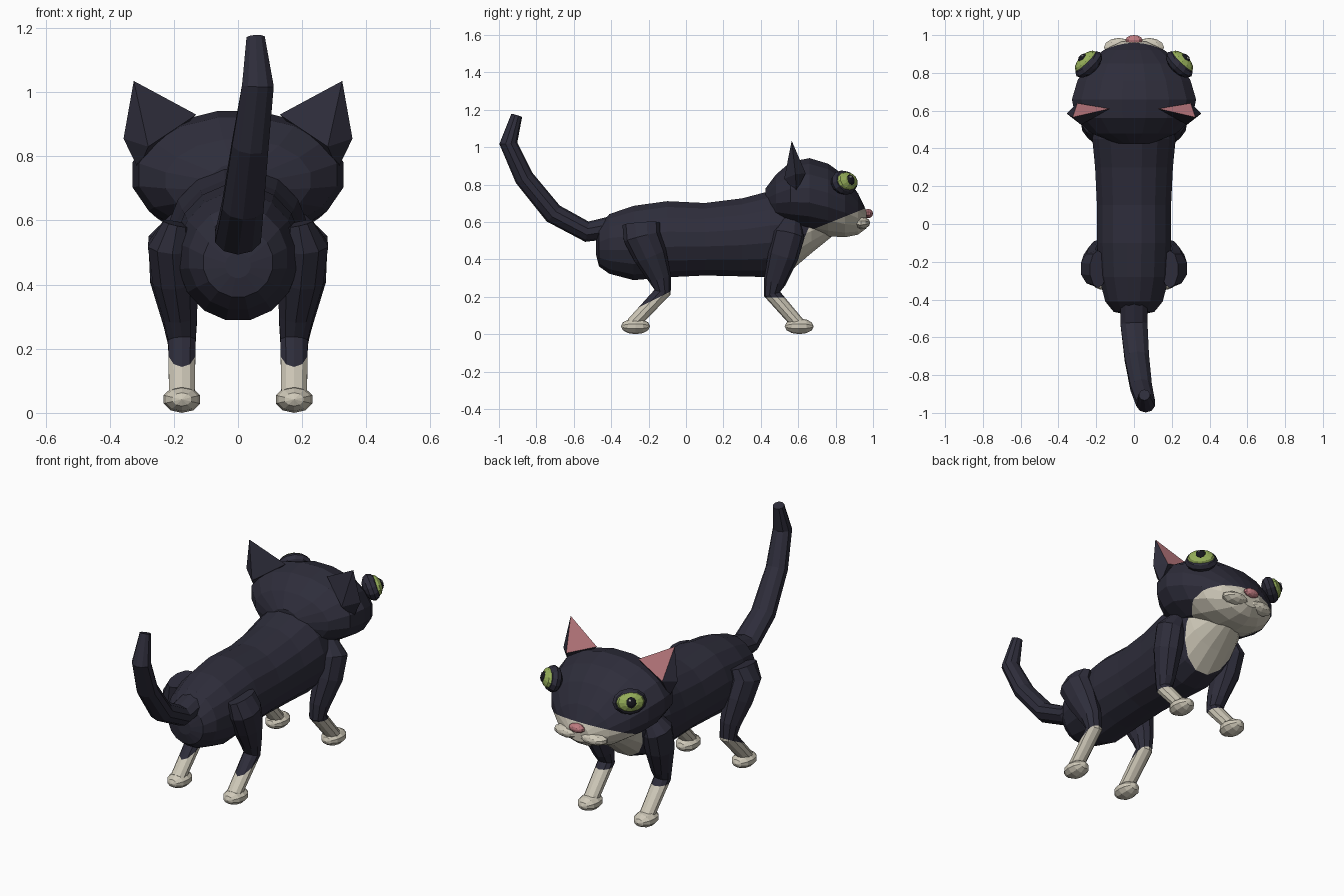
import bpy, bmesh, math
from mathutils import Vector, Matrix

if "Cube" in bpy.data.objects:
    bpy.data.objects.remove(bpy.data.objects["Cube"], do_unlink=True)


def material(name, r, g, b):
    m = bpy.data.materials.new(name)
    m.use_nodes = True
    m.diffuse_color = (r, g, b, 1)
    m.node_tree.nodes["Principled BSDF"].inputs["Base Color"].default_value = (r, g, b, 1)
    return m


DARK = material("dark fur", 0.027, 0.026, 0.043)
WHITE = material("cream fur", 0.62, 0.58, 0.48)
PINK = material("pink skin", 0.52, 0.2, 0.22)
GREEN = material("green iris", 0.3, 0.42, 0.1)
BLACK = material("black pupil", 0.008, 0.008, 0.012)
GLINT = material("eye glint", 0.85, 0.85, 0.85)
X = Vector((1, 0, 0))


def finish(name, bm, *mats):
    bmesh.ops.recalc_face_normals(bm, faces=bm.faces)
    mesh = bpy.data.meshes.new(name)
    bm.to_mesh(mesh)
    bm.free()
    for m in mats:
        mesh.materials.append(m)
    obj = bpy.data.objects.new(name, mesh)
    bpy.context.collection.objects.link(obj)
    return obj


def loft(sections, sides, upright=False):
    """Skin elliptical rings (x, y, z, x radius, other radius) along a path."""
    bm = bmesh.new()
    points = [Vector(s[:3]) for s in sections]
    rings = []
    for i, (p, s) in enumerate(zip(points, sections)):
        ahead = (points[min(i + 1, len(points) - 1)] - p).normalized()
        behind = (p - points[max(i - 1, 0)]).normalized()
        tangent = Vector((0, 1, 0)) if upright else (ahead + behind).normalized()
        across = X - tangent * X.dot(tangent)
        across.normalize()
        up = across.cross(tangent)
        ring = []
        for k in range(sides):
            a = math.tau * (k + 0.5) / sides
            ring.append(bm.verts.new(p + across * s[3] * math.cos(a) + up * s[4] * math.sin(a)))
        rings.append(ring)
    for a, b in zip(rings, rings[1:]):
        for k in range(sides):
            j = (k + 1) % sides
            bm.faces.new((a[k], a[j], b[j], b[k]))
    bm.faces.new(rings[0])
    bm.faces.new(rings[-1])
    return bm


def paint(bm, point, normal):
    """Cut along a plane and give the second material to its positive side."""
    point, normal = Vector(point), Vector(normal)
    bmesh.ops.bisect_plane(bm, geom=bm.verts[:] + bm.edges[:] + bm.faces[:],
                           plane_co=point, plane_no=normal)
    for f in bm.faces:
        if (f.calc_center_median() - point).dot(normal) > 0:
            f.material_index = 1


def ellipsoid(name, centre, radii, mat, turn=Matrix.Identity(3), sides=10):
    bm = bmesh.new()
    bmesh.ops.create_uvsphere(bm, u_segments=sides, v_segments=6, radius=1)
    bm.transform(Matrix.Rotation(math.pi / 2, 4, "X"))
    bm.transform(Matrix.Translation(centre) @ turn.to_4x4() @ Matrix.Diagonal((*radii, 1)))
    return finish(name, bm, mat)


def span(y, low, high, width):
    return (0, y, (low + high) / 2, width, (high - low) / 2)


# Body, with a cream chest
body = loft([span(-0.48, 0.42, 0.5, 0.04), span(-0.465, 0.36, 0.58, 0.11),
             span(-0.41, 0.32, 0.645, 0.155), span(-0.28, 0.285, 0.69, 0.19),
             span(-0.1, 0.3, 0.715, 0.2), span(0.1, 0.31, 0.705, 0.2),
             span(0.3, 0.305, 0.73, 0.21), span(0.45, 0.3, 0.77, 0.225),
             span(0.56, 0.335, 0.76, 0.205), span(0.67, 0.43, 0.73, 0.17),
             span(0.78, 0.52, 0.7, 0.1)], 16, True)
paint(body, (0, 0.56, 0.34), (0, 1, -0.42))
finish("body", body, DARK, WHITE)

# Head, with a cream jaw
head = loft([span(0.425, 0.64, 0.78, 0.09), span(0.48, 0.595, 0.855, 0.23),
             span(0.56, 0.56, 0.925, 0.315), span(0.66, 0.54, 0.945, 0.335),
             span(0.76, 0.52, 0.915, 0.305), span(0.85, 0.515, 0.85, 0.25),
             span(0.92, 0.53, 0.755, 0.165), span(0.965, 0.565, 0.66, 0.07)], 16, True)
paint(head, (0, 0.64, 0.545), (0, 0.4, -1))
finish("head", head, DARK, WHITE)

# Tail
finish("tail", loft([(0, -0.4, 0.57, 0.075, 0.06), (0, -0.53, 0.548, 0.075, 0.055),
                     (0.015, -0.71, 0.645, 0.068, 0.055), (0.038, -0.865, 0.835, 0.06, 0.052),
                     (0.062, -0.95, 1.02, 0.052, 0.048), (0.055, -0.905, 1.17, 0.03, 0.03)], 10), DARK)

# Nose
ellipsoid("nose", (0, 0.973, 0.645), (0.048, 0.027, 0.025), PINK)

for side, s in (("left", 1), ("right", -1)):
    # Legs with cream socks, and paws
    front = loft([(s * 0.17, 0.565, 0.605, 0.04, 0.05), (s * 0.205, 0.55, 0.53, 0.08, 0.085),
                  (s * 0.2, 0.52, 0.42, 0.078, 0.082), (s * 0.18, 0.475, 0.28, 0.055, 0.06),
                  (s * 0.175, 0.46, 0.215, 0.045, 0.045), (s * 0.175, 0.6, 0.055, 0.042, 0.036)], 10)
    paint(front, (0, 0.46, 0.195), (0, 0, -1))
    finish("front_leg_" + side, front, DARK, WHITE)
    back = loft([(s * 0.19, -0.24, 0.59, 0.045, 0.1), (s * 0.205, -0.235, 0.52, 0.08, 0.1),
                 (s * 0.195, -0.19, 0.42, 0.075, 0.09), (s * 0.18, -0.14, 0.3, 0.055, 0.062),
                 (s * 0.175, -0.125, 0.225, 0.045, 0.045), (s * 0.175, -0.285, 0.055, 0.042, 0.036)], 10)
    paint(back, (0, -0.25, 0.145), (0, 0.5, -1))
    finish("back_leg_" + side, back, DARK, WHITE)
    for name, y in (("front_paw_", 0.605), ("back_paw_", -0.27)):
        ellipsoid(name + side, (s * 0.175, y, 0.042), (0.06, 0.078, 0.042), WHITE)

    # Muzzle pad
    ellipsoid("muzzle_" + side, (s * 0.08, 0.935, 0.595), (0.083, 0.05, 0.034), WHITE)

    # Ear: a wedge with a pink inner face
    bm = bmesh.new()
    tip, inner, outer, low, rear, fore = [bm.verts.new((s * x, y, z)) for x, y, z in (
        (0.325, 0.565, 1.035), (0.13, 0.61, 0.93), (0.357, 0.585, 0.855),
        (0.31, 0.59, 0.76), (0.28, 0.525, 0.83), (0.3, 0.64, 0.86))]
    bm.faces.new((tip, inner, fore)).material_index = 1
    for f in ((tip, fore, outer), (tip, outer, rear), (tip, rear, inner),
              (outer, fore, low), (outer, low, rear), (fore, inner, low), (rear, low, inner)):
        bm.faces.new(f)
    finish("ear_" + side, bm, DARK, PINK)

    # Eye: dark lid, iris, pupil and glint stacked along the gaze
    gaze = Vector((s * 0.66, 0.68, 0.3)).normalized()
    level = gaze.cross(Vector((0, 0, 1))).normalized()
    up = level.cross(gaze)
    turn = Matrix((level, gaze, up)).transposed()
    centre = Vector((s * 0.24, 0.845, 0.81))
    ellipsoid("eyelid_" + side, centre, (0.09, 0.045, 0.068), DARK, turn, 12)
    ellipsoid("iris_" + side, centre + gaze * 0.02, (0.076, 0.038, 0.053), GREEN, turn, 12)
    ellipsoid("pupil_" + side, centre + gaze * 0.045, (0.03, 0.022, 0.032), BLACK, turn)
    ellipsoid("glint_" + side, centre + gaze * 0.062 + up * 0.012 + level * 0.008,
              (0.008, 0.006, 0.008), GLINT, turn, 6)
